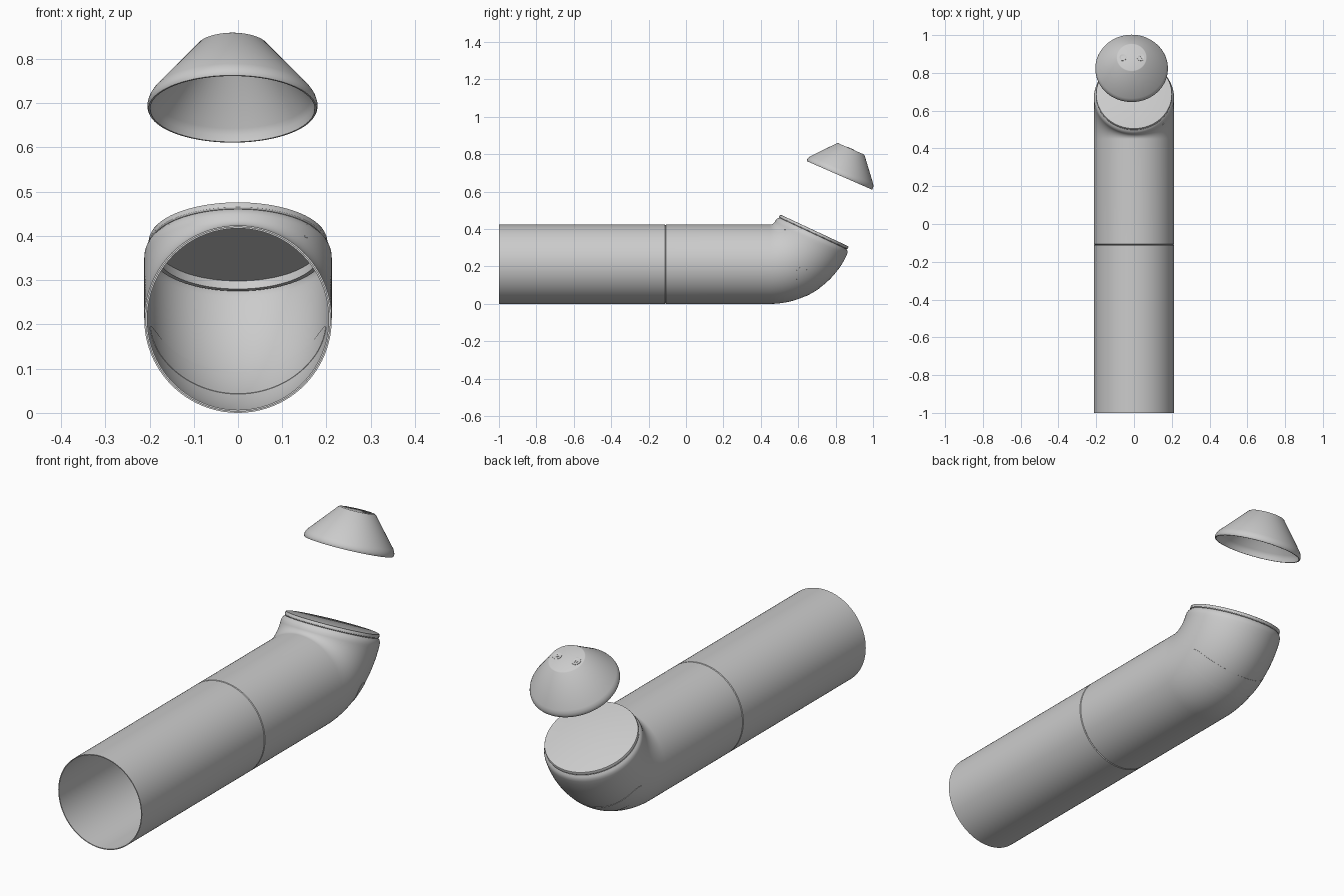
import bpy, bmesh
from math import sin, cos, pi, radians, sqrt
from mathutils import Matrix, Vector

cube = bpy.data.objects.get("Cube")
if cube:
    bpy.data.objects.remove(cube, do_unlink=True)

grey = bpy.data.materials.new("light grey")
grey.use_nodes = True
grey.diffuse_color = (0.6, 0.6, 0.6, 1)
grey.node_tree.nodes["Principled BSDF"].inputs["Base Color"].default_value = (0.6, 0.6, 0.6, 1)

SEG = 96            # sides around the tubes
TUBE = 0.212        # tube radius and height of its axis
WALL = 0.004
BEND_START, BEND, TURN = 0.45, 0.24, 65


def surface(name, rows, close_rows=False, close_cols=True):
    """Skin a grid of points, optionally closed in either direction."""
    bm = bmesh.new()
    grid = [[bm.verts.new(p) for p in row] for row in rows]
    n, m = len(grid), len(grid[0])
    for i in range(n if close_rows else n - 1):
        for j in range(m if close_cols else m - 1):
            a, b = grid[i], grid[(i + 1) % n]
            k = (j + 1) % m
            bm.faces.new((a[j], a[k], b[k], b[j]))
    bmesh.ops.remove_doubles(bm, verts=bm.verts[:], dist=1e-5)
    bmesh.ops.recalc_face_normals(bm, faces=bm.faces[:])
    mesh = bpy.data.meshes.new(name)
    bm.to_mesh(mesh)
    bm.free()
    mesh.materials.append(grey)
    obj = bpy.data.objects.new(name, mesh)
    bpy.context.collection.objects.link(obj)
    bpy.ops.object.select_all(action='DESELECT')
    obj.select_set(True)
    bpy.context.view_layer.objects.active = obj
    bpy.ops.object.shade_smooth_by_angle(angle=radians(30))
    return obj


def lathe(name, profile, matrix, closed=False, seg=SEG):
    """Turn (radius, height) points around the matrix's z axis."""
    rows = [[matrix @ Vector((r * cos(2 * pi * j / seg), r * sin(2 * pi * j / seg), h))
             for j in range(seg)] for r, h in profile]
    return surface(name, rows, close_rows=closed)


def placed(x, y, z, tilt):
    return Matrix.Translation((x, y, z)) @ Matrix.Rotation(radians(-tilt), 4, 'X')


def elbow_point(turn, ahead, phi, r):
    """Point on the bent tube; phi = 0 is the outside of the bend."""
    t = radians(turn)
    centre = Vector((0, BEND_START + BEND * sin(t), TUBE + BEND * (1 - cos(t))))
    along, out = Vector((0, cos(t), sin(t))), Vector((0, sin(t), -cos(t)))
    return centre + along * ahead + r * (Vector((sin(phi), 0, 0)) + out * cos(phi))


# Open straight tube with a fine chamfer at the seam
lathe("straight_tube",
      [(TUBE, -1), (TUBE, -0.113), (TUBE - 0.003, -0.11), (TUBE - WALL, -0.11), (TUBE - WALL, -1)],
      placed(0, 0, TUBE, 90), closed=True)

# Bent tube with a shoulder at its mouth
path = [(0, -0.56, TUBE - 0.003), (0, -0.557, TUBE)]
path += [(TURN * i / 24, 0, TUBE) for i in range(25)]
path += [(TURN, 0.01, 0.211), (TURN, 0.02, 0.207), (TURN, 0.028, 0.2)]
shell = path + [(t, a, r - WALL) for t, a, r in reversed(path)]
surface("elbow_tube",
        [[elbow_point(t, a, 2 * pi * j / SEG, r) for j in range(SEG)] for t, a, r in shell],
        close_rows=True)

# Lid with a skirt reaching into the mouth
lid_centre = elbow_point(TURN, 0.028, 0, 0)
lathe("lid",
      [(0, 0), (0.184, 0), (0.184, -0.02), (0.195, -0.02), (0.195, 0), (0.2, 0.001),
       (0.202, 0.004), (0.202, 0.013), (0.2, 0.017), (0.197, 0.018), (0, 0.018)],
      placed(*lid_centre, 90 - TURN))

# Round-ended band let into the outside of the bend
tips = [58 + 15 * sin(pi / 2 * k / 10) for k in range(1, 11)]
angles = [-a for a in reversed(tips)] + [-58 + 116 * k / 40 for k in range(41)] + tips
band = []
for a in angles:
    over = min(max(0, abs(a) - 58) / 15, 1)
    half = 6.3 * sqrt(1 - over * over)
    across = [30.2 + half * k / 3 for k in range(-3, 4)]
    loop = [(t, TUBE + 0.0012) for t in across]
    loop += [(t, TUBE - WALL - 0.0012) for t in reversed(across)]
    band.append([elbow_point(t, 0, radians(a), r) for t, r in loop])
surface("inset_band", band)

# Tiny mark on the left side of the elbow
spot = elbow_point(56, 0, radians(133), TUBE)
normal = (spot - elbow_point(56, 0, 0, 0)).normalized()
mark = (Matrix.Translation(spot) @ normal.to_track_quat('Z', 'Y').to_matrix().to_4x4()
        @ Matrix.Diagonal((0.008, 0.003, 1, 1)))
lathe("side_mark", [(0, -0.001), (1, -0.001), (1, 0.001), (0, 0.001)], mark, seg=16)

# Hollow conical cap floating above the lid
cap = placed(-0.0125, 0.82, 0.687, 23.6)
lathe("cone_cap",
      [(0, 0.155), (0.076, 0.155), (0.08, 0.153), (0.183, 0.032), (0.189, 0.022), (0.192, 0.012),
       (0.192, 0.004), (0.19, 0), (0.186, 0), (0.184, 0.016), (0.178, 0.03), (0.077, 0.149),
       (0, 0.149)], cap)

# Pair of recessed screws on the cap's flat top
for side, x in (("right", -0.048), ("left", 0.048)):
    lathe(side + "_screw",
          [(0.02, 0.154), (0.02, 0.1565), (0.018, 0.157), (0.015, 0.157), (0.012, 0.1553),
           (0.008, 0.1553), (0.008, 0.157), (0.004, 0.157), (0.004, 0.1553), (0, 0.1553)],
          cap @ Matrix.Translation((x, 0, 0)), seg=32)
